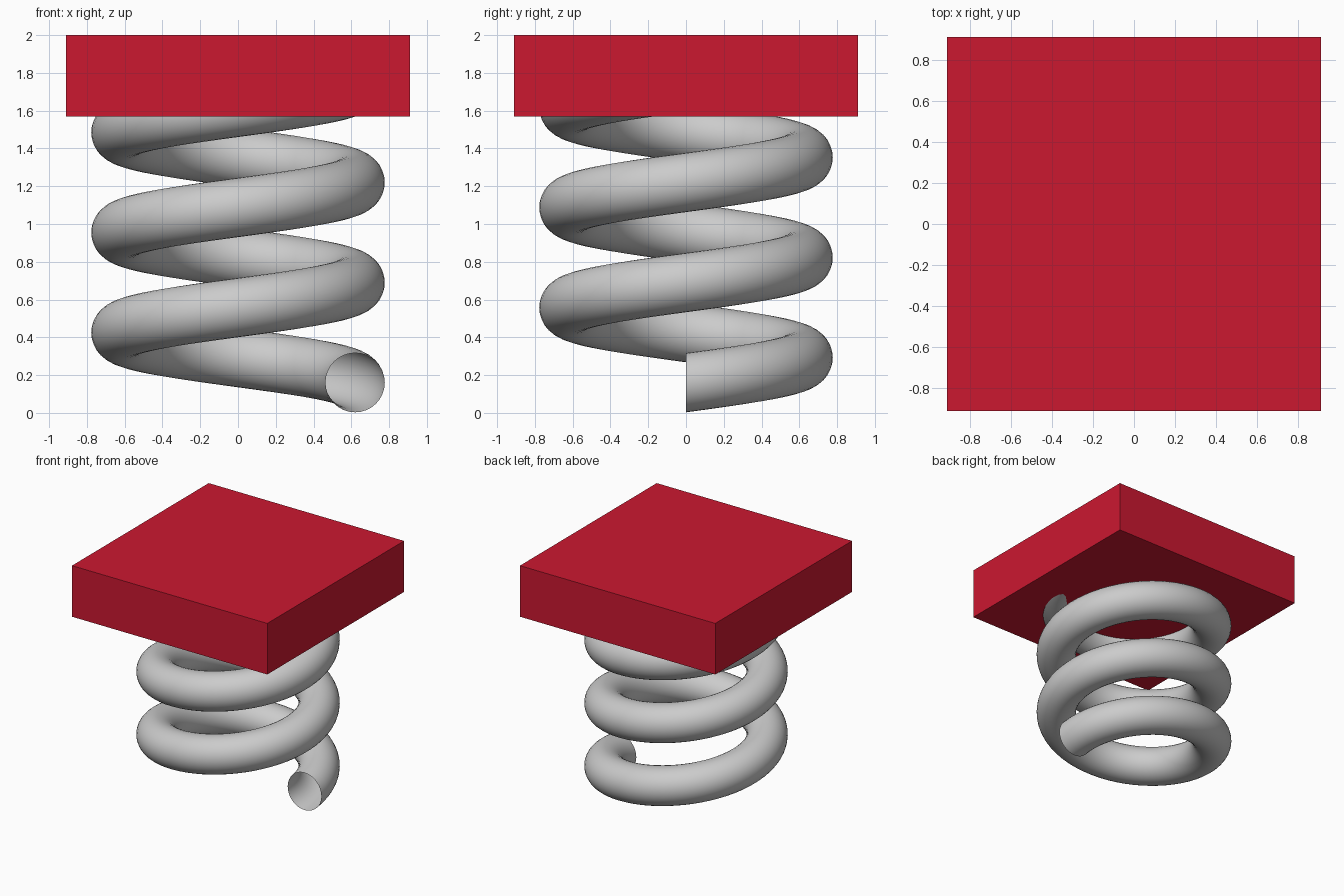
import bpy
import bmesh
from math import sin, cos, pi, radians

if "Cube" in bpy.data.objects:
    bpy.data.objects.remove(bpy.data.objects["Cube"])

COIL_R, TUBE_R, PITCH, TURNS = 0.62, 0.157, 0.53, 3
START_Z = 0.16
SIDES, STEPS = 32, 64          # around the tube, per turn


def finish(bm, name):
    bmesh.ops.recalc_face_normals(bm, faces=bm.faces)
    mesh = bpy.data.meshes.new(name)
    bm.to_mesh(mesh)
    bm.free()
    obj = bpy.data.objects.new(name, mesh)
    bpy.context.collection.objects.link(obj)
    return obj


# Coil spring: upright circle swept up a helix, open at both ends
bm = bmesh.new()
rings = []
for i in range(STEPS * TURNS + 1):
    a = 2 * pi * i / STEPS
    ring = []
    for j in range(SIDES):
        t = 2 * pi * j / SIDES
        r = COIL_R + TUBE_R * cos(t)
        z = START_Z + PITCH * i / STEPS + TUBE_R * sin(t)
        ring.append(bm.verts.new((r * cos(a), r * sin(a), z)))
    rings.append(ring)
for lo, hi in zip(rings, rings[1:]):
    for j in range(SIDES):
        k = (j + 1) % SIDES
        bm.faces.new((lo[j], hi[j], hi[k], lo[k]))
spring = finish(bm, "coil_spring")
bpy.context.view_layer.objects.active = spring
spring.select_set(True)
bpy.ops.object.shade_smooth_by_angle(angle=radians(30))

# Red top plate, covering the upper end of the spring
bm = bmesh.new()
bmesh.ops.create_cube(bm, size=1)
bmesh.ops.scale(bm, vec=(1.82, 1.82, 0.43), verts=bm.verts)
bmesh.ops.translate(bm, vec=(0, 0, 1.785), verts=bm.verts)
plate = finish(bm, "top_plate")
red = bpy.data.materials.new("red")
red.diffuse_color = (0.6, 0.009, 0.03, 1)
red.use_nodes = True
red.node_tree.nodes["Principled BSDF"].inputs["Base Color"].default_value = red.diffuse_color
plate.data.materials.append(red)
